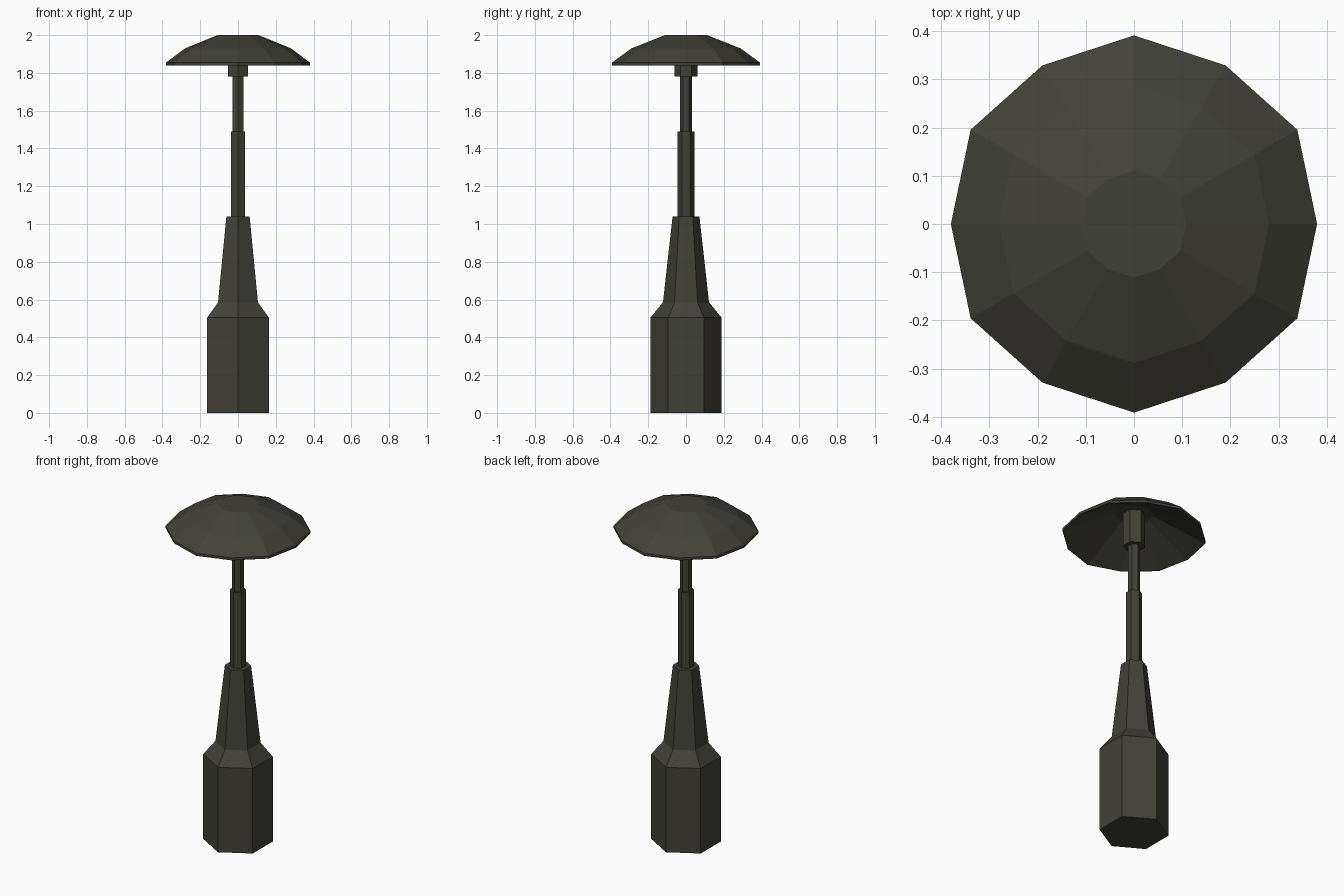
import bpy, bmesh, math

if "Cube" in bpy.data.objects:
    bpy.data.objects.remove(bpy.data.objects["Cube"])

metal = bpy.data.materials.new("dark olive grey")
metal.diffuse_color = (0.053, 0.052, 0.041, 1.0)
metal.use_nodes = True
metal.node_tree.nodes["Principled BSDF"].inputs["Base Color"].default_value = metal.diffuse_color


def lathe(name, profile, sides, start=0.0, odd_scale=1.0):
    """Flat-faced turned part from (radius, z) points, closed at both ends."""
    bm = bmesh.new()
    rings = []
    for r, z in profile:
        ring = []
        for i in range(sides):
            a = start + 2 * math.pi * i / sides
            rr = r * (odd_scale if i % 2 else 1.0)
            ring.append(bm.verts.new((rr * math.cos(a), rr * math.sin(a), z)))
        rings.append(ring)
    for low, high in zip(rings, rings[1:]):
        for i in range(sides):
            j = (i + 1) % sides
            bm.faces.new((low[i], low[j], high[j], high[i]))
    bm.faces.new(rings[0][::-1])
    bm.faces.new(rings[-1])
    bmesh.ops.recalc_face_normals(bm, faces=bm.faces)
    mesh = bpy.data.meshes.new(name)
    bm.to_mesh(mesh)
    bm.free()
    mesh.materials.append(metal)
    obj = bpy.data.objects.new(name, mesh)
    bpy.context.collection.objects.link(obj)
    return obj


HEX = math.pi / 2  # hexagon corners point to front and back

# Heavy base with shoulder and tapered neck
lathe("base", [(0.188, 0), (0.188, 0.505), (0.122, 0.585), (0.071, 1.04)], 6, HEX)
# Two-stage pole
lathe("lower_pole", [(0.044, 1.03), (0.044, 1.49)], 6, HEX)
lathe("upper_pole", [(0.033, 1.48), (0.033, 1.79)], 6, HEX)
# Lamp socket reaching up under the shade
lathe("lamp_socket", [(0.06, 1.78), (0.06, 1.985)], 6, HEX)
# Hollow shade: inside cone, thin rim, then faceted dome outside
lathe("shade", [(0.10, 1.98), (0.372, 1.84), (0.38, 1.84), (0.38, 1.855),
                (0.28, 1.93), (0.108, 2.0)], 12, 0, 1.03)
